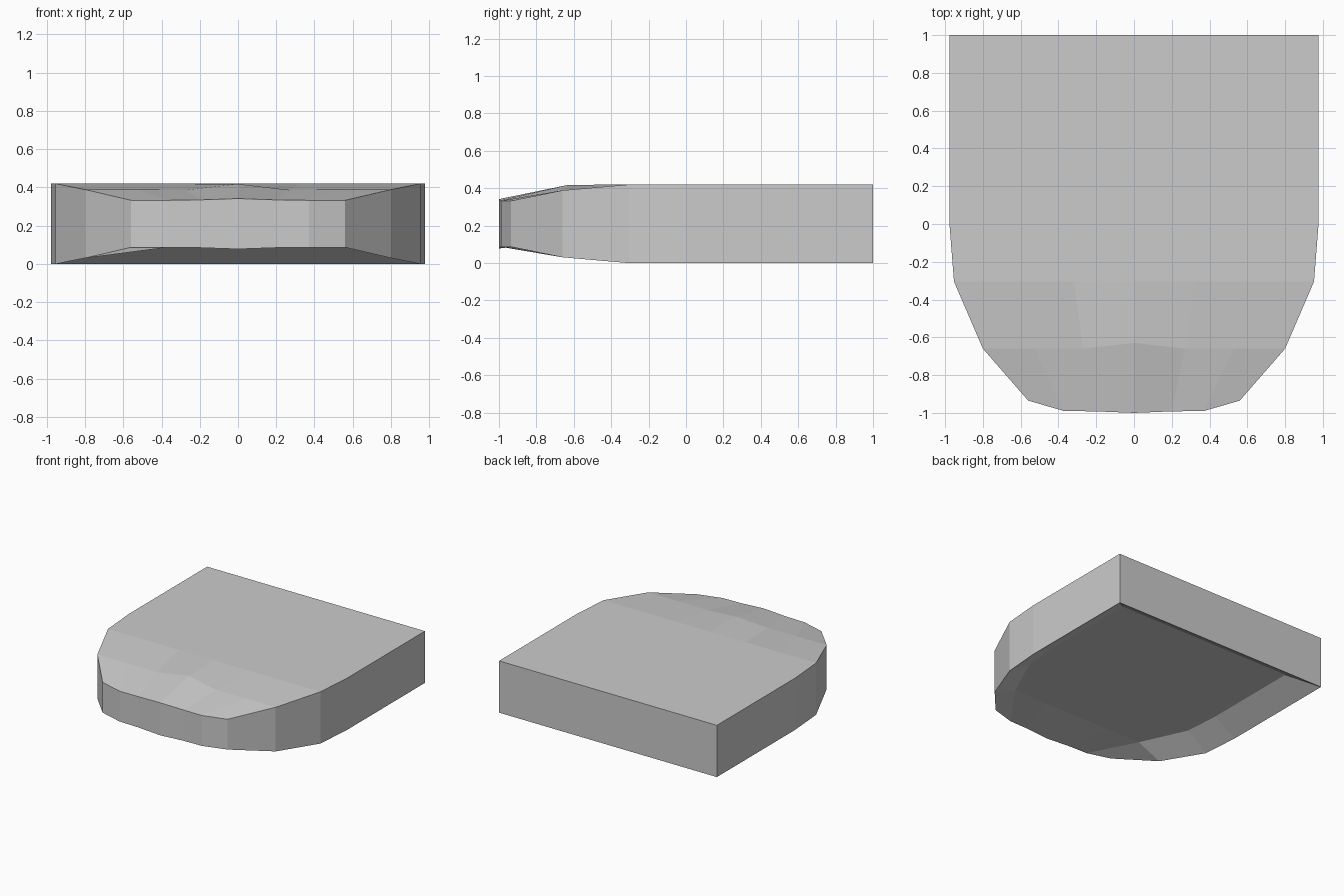
import bpy, bmesh

if "Cube" in bpy.data.objects:
    bpy.data.objects.remove(bpy.data.objects["Cube"])

H = 0.42   # slab height
D = 0.12   # depth of the hollow in the underside

# Half cross rows from back to front: four (x, y, top z) points, centre to side
def even_row(half_width, y):
    return [(half_width * i / 3, y, H) for i in range(4)]

rows = [
    even_row(0.977, 1.0),
    even_row(0.977, 0.67),
    even_row(0.977, 0.0),
    even_row(0.953, -0.305),
    [(0, -0.63, 0.418), (0.27, -0.66, 0.387), (0.53, -0.66, 0.389), (0.80, -0.66, 0.389)],
    [(0, -1.0, 0.342), (0.20, -0.992, 0.335), (0.37, -0.99, 0.333), (0.56, -0.935, 0.333)],
]

# Hollow underside: (half width, y, z) of the raised panel for each inner row
panel = {1: (0.79, 0.81, D), 2: (0.79, 0.0, D), 3: (0.77, -0.29, D), 4: (0.60, -0.66, D)}

def full(row):
    return [(-x, y, z) for x, y, z in reversed(row[1:])] + row

def under(r, row):
    rim = [(x, y, H - z) for x, y, z in row]
    if r in panel:
        w, y, z = panel[r]
        rim[:3] = [(w * i / 2, y, z) for i in range(3)]
    return rim

bm = bmesh.new()
top = [[bm.verts.new(p) for p in full(row)] for row in rows]
bottom = [[bm.verts.new(p) for p in full(under(r, row))] for r, row in enumerate(rows)]

# Upper and lower skins
for grid in (top, bottom):
    for a, b in zip(grid, grid[1:]):
        for i in range(len(a) - 1):
            quad = (a[i], b[i], b[i + 1], a[i + 1])
            if grid is bottom and a is bottom[0] and i in (0, 5):
                # corner of the hollow, split along its mitre
                k = 0 if i == 0 else 1
                for j in (1, 3):
                    bm.faces.new((quad[(j - 1 + k) % 4], quad[(j + k) % 4], quad[(j + 1 + k) % 4])
                                 if k == 0 else
                                 ((quad[3], quad[0], quad[1]) if j == 1 else (quad[3], quad[1], quad[2])))
            else:
                bm.faces.new(quad)

# Rim wall around the outline
def outline(g):
    return g[0] + [r[-1] for r in g[1:-1]] + g[-1][::-1] + [r[0] for r in g[-2:0:-1]]

t, b = outline(top), outline(bottom)
for i in range(len(t)):
    j = (i + 1) % len(t)
    bm.faces.new((t[i], t[j], b[j], b[i]))

bmesh.ops.recalc_face_normals(bm, faces=bm.faces)
mesh = bpy.data.meshes.new("rounded_slab")
bm.to_mesh(mesh)
bm.free()
bpy.context.collection.objects.link(bpy.data.objects.new("rounded_slab", mesh))
